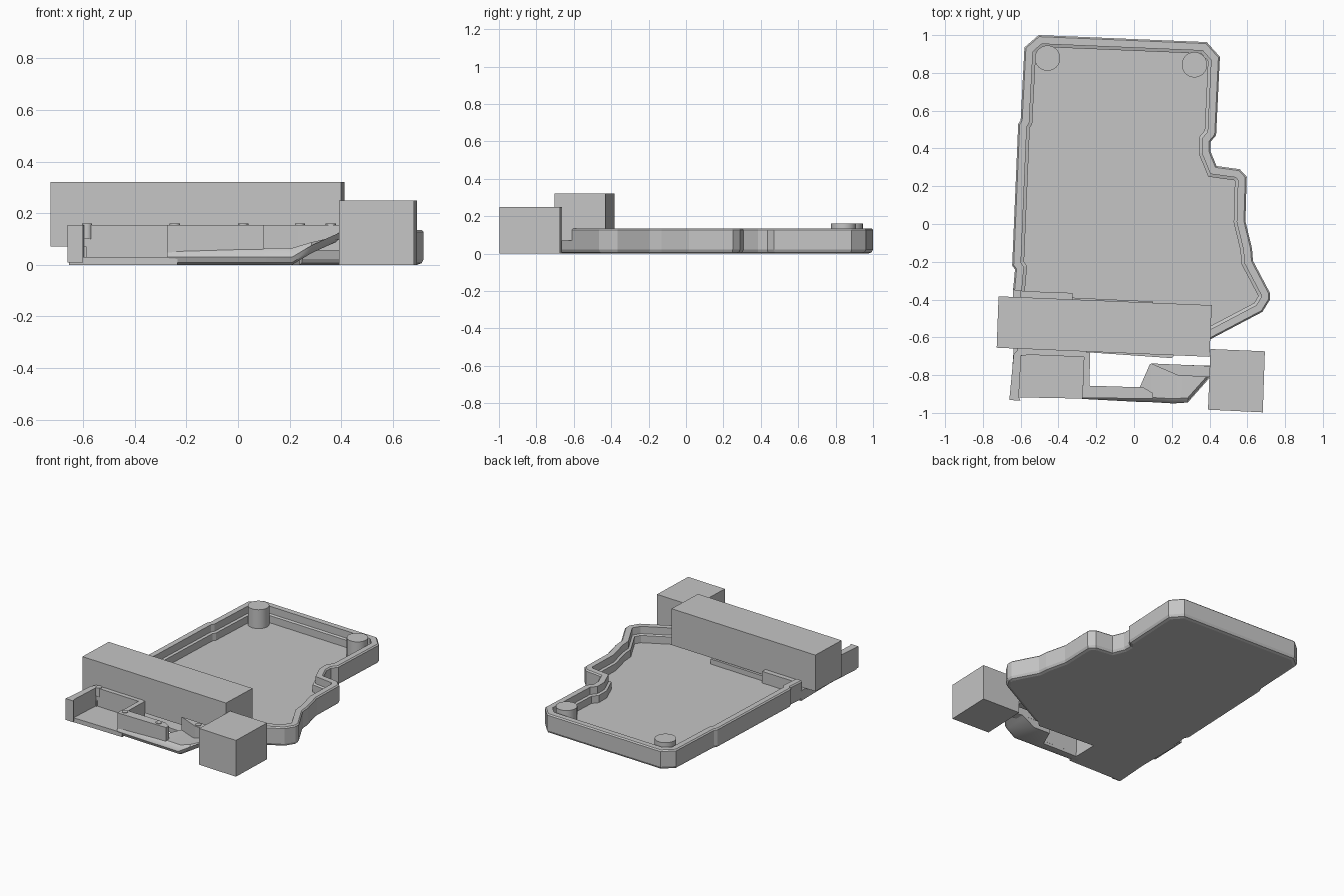
import bpy, bmesh, math
from mathutils import Vector

cube = bpy.data.objects.get("Cube")
if cube:
    bpy.data.objects.remove(cube, do_unlink=True)

grey = bpy.data.materials.new("plain_grey")
grey.use_nodes = True
grey.diffuse_color = (0.56, 0.56, 0.56, 1)
grey.node_tree.nodes["Principled BSDF"].inputs["Base Color"].default_value = grey.diffuse_color


def loft(name, rings):
    """Join equal closed rings of points and cap both ends."""
    bm = bmesh.new()
    rows = [[bm.verts.new(p) for p in ring] for ring in rings]
    count = len(rows[0])
    for a, b in zip(rows, rows[1:]):
        for i in range(count):
            j = (i + 1) % count
            bm.faces.new((a[i], a[j], b[j], b[i]))
    caps = [bm.faces.new(rows[0]), bm.faces.new(rows[-1])]
    bmesh.ops.recalc_face_normals(bm, faces=bm.faces)
    bmesh.ops.triangulate(bm, faces=caps)
    mesh = bpy.data.meshes.new(name)
    bm.to_mesh(mesh)
    bm.free()
    mesh.materials.append(grey)
    obj = bpy.data.objects.new(name, mesh)
    bpy.context.collection.objects.link(obj)
    return obj


def prism(name, outline, z0, z1):
    return loft(name, [[(x, y, z) for x, y in outline] for z in (z0, z1)])


def strip(name, start, end, width, z0, z1):
    """Straight wall whose thickness lies to the right of its direction."""
    a, b = Vector(start), Vector(end)
    d = (b - a).normalized()
    n = Vector((d.y, -d.x)) * width
    return prism(name, [a, b, b + n, a + n], z0, z1)


def post(name, x, y, radius, z0, z1, sides=32):
    ring = [(x + radius * math.cos(t * math.tau / sides),
             y + radius * math.sin(t * math.tau / sides)) for t in range(sides)]
    obj = prism(name, ring, z0, z1)
    for face in obj.data.polygons:
        face.use_smooth = abs(face.normal.z) < 0.5
    return obj


def inset(path, amount):
    """Mitred offset of an open path toward its right side."""
    pts = [Vector(p) for p in path]
    dirs = [(b - a).normalized() for a, b in zip(pts, pts[1:])]
    result = []
    for i, p in enumerate(pts):
        d0, d1 = dirs[max(i - 1, 0)], dirs[min(i, len(dirs) - 1)]
        n0, n1 = Vector((d0.y, -d0.x)), Vector((d1.y, -d1.x))
        result.append(p + (n0 + n1) * amount / (1 + n0.dot(n1)))
    return result


# Tray rim: stepped wall section swept around the outline
rim = [(-.64, -.35), (-.63, -.24), (-.645, -.22), (-.613, .53), (-.6, .55),
       (-.58, .935), (-.505, 1), (.385, .963), (.455, .885), (.435, .47),
       (.405, .435), (.405, .385), (.437, .307), (.56, .29), (.597, .25),
       (.59, .015), (.625, -.13), (.63, -.195), (.72, -.365), (.72, -.4),
       (.68, -.465), (.405, -.61), (.25, -.69)]
FLOOR, TOP = .03, .135
section = [(.025, 0), (.008, .006), (0, .022), (0, TOP - .008), (.008, TOP),
           (.046, TOP), (.046, .085), (.062, .08), (.062, .02), (.025, .02)]
columns = [[(p.x, p.y, z) for p in inset(rim, amount)] for amount, z in section]
loft("tray_rim", list(zip(*columns)))

# Tray floor, reaching forward under the long block
floor_edge = inset(rim, .025) + [Vector(p) for p in
                                 [(.2, -.71), (-.235, -.68), (-.637, -.69)]]
prism("tray_floor", floor_edge, 0, FLOOR)
strip("side_wall", (-.637, -.7), (-.64, -.34), .05, 0, .07)
strip("front_wall", (-.6, -.355), (-.325, -.365), .04, FLOOR, .11)
strip("front_ridge", (-.325, -.39), (.1, -.41), .03, FLOOR, .065)

# Corner posts
for side, x, y in (("right", -.458, .878), ("left", .32, .843)):
    post(side + "_corner_post", x, y, .067, FLOOR - .005, .16, 48)

# Long block and end block
prism("long_block", [(-.717, -.383), (.412, -.43), (.4, -.703), (-.727, -.655)],
      .07, .32)
prism("end_block", [(.405, -.662), (.693, -.674), (.682, -.997), (.392, -.983)],
      0, .25)

# Front compartment: floor, walls and bar
WALL_TOP = .155
prism("compartment_floor", [(-.637, -.66), (-.235, -.67), (-.235, -.925),
                            (-.6, -.918), (-.655, -.92)], 0, FLOOR)
prism("compartment_side_wall", [(-.637, -.69), (-.61, -.66), (-.595, -.66),
                                (-.61, -.915), (-.6, -.935), (-.66, -.932)],
      .008, WALL_TOP)
strip("compartment_back_wall", (-.62, -.655), (-.25, -.67), .035, 0, WALL_TOP)
strip("compartment_inner_wall", (-.27, -.87), (-.265, -.68), .033, 0, WALL_TOP)
prism("front_bar", [(-.275, -.855), (.05, -.865), (.1, -.895), (.1, -.925),
                    (-.275, -.92)], .02, WALL_TOP)

# Rounded front lip rising into the end ramp: (x, front y, back y, lift)
lip = [(-.275, -.926, -.855, 0), (.03, -.942, -.865, 0), (.085, -.943, -.74, 0),
       (.21, -.95, -.745, 0), (.285, -.945, -.747, .045), (.405, -.81, -.75, .1)]
rings = []
for x, front, back, lift in lip:
    shape = [(back, 0), (front + .03, 0), (front + .009, .009), (front, .03),
             (front + .008, .052), (front + .025, .065), (back, .065)]
    rings.append([(x, y, z + (lift if z < .04 else lift * .5)) for y, z in shape])
lip_obj = loft("front_lip", rings)
bpy.context.view_layer.objects.active = lip_obj
lip_obj.select_set(True)
bpy.ops.object.shade_smooth_by_angle(angle=math.radians(35))
prism("ramp_top", [(.085, -.738), (.405, -.752), (.405, -.81), (.235, -.803)],
      .055, WALL_TOP)

# Small fastening pegs
pegs = [(-.585, -.68), (-.245, -.88), (.02, -.89), (.24, -.775), (.36, -.785)]
for number, (x, y) in enumerate(pegs, 1):
    post("peg_%d" % number, x, y, .02, .1, WALL_TOP + .004, 16)
